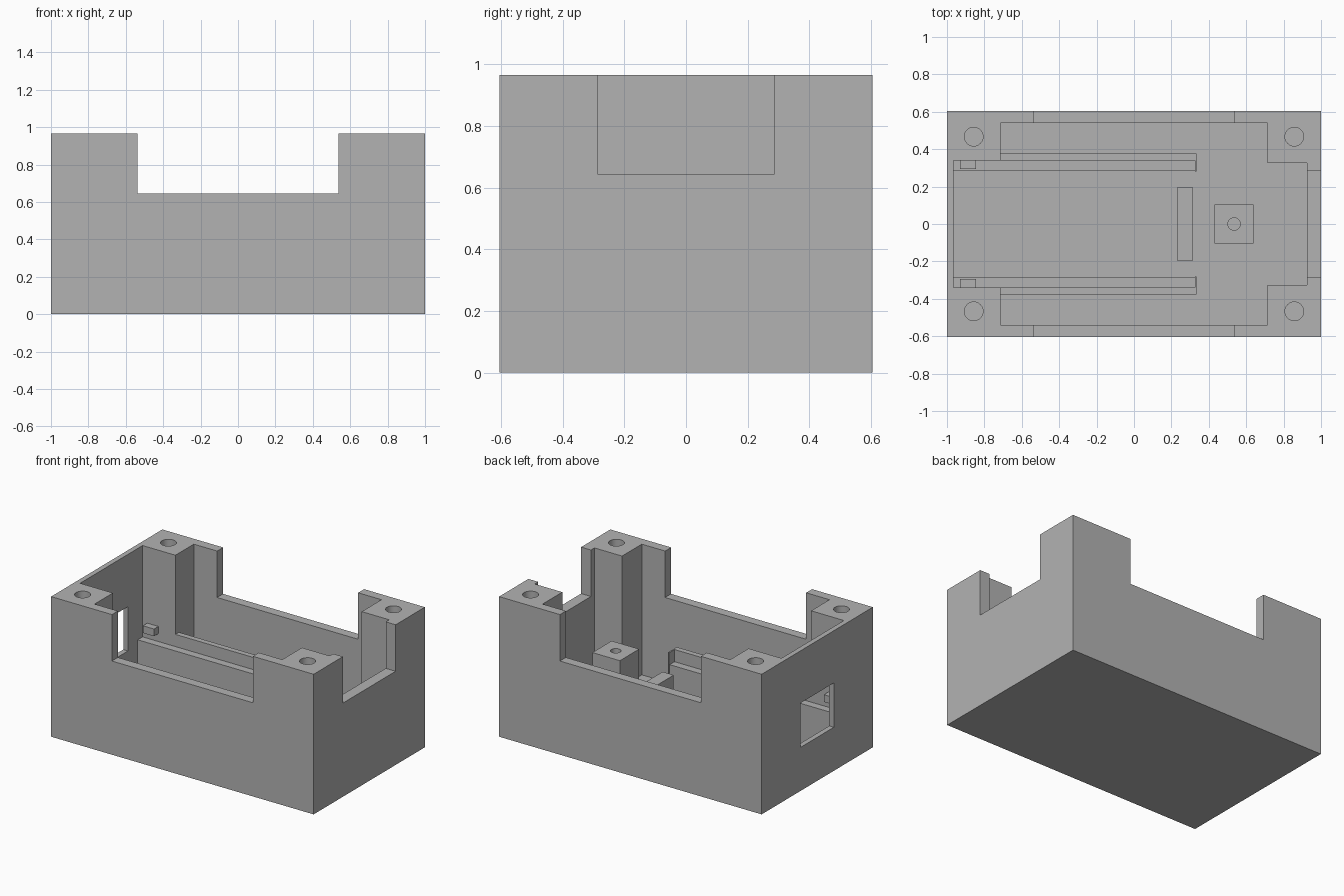
import bpy
import bmesh

old = bpy.data.objects.get("Cube")
if old:
    bpy.data.objects.remove(old, do_unlink=True)

HEIGHT, FLOOR, SILL = 0.965, 0.065, 0.645
RAIL_TOP, LEDGE_TOP = 0.42, 0.336

grey = bpy.data.materials.new("plain grey")
grey.use_nodes = True
grey.diffuse_color = (0.45, 0.45, 0.45, 1)
grey.node_tree.nodes["Principled BSDF"].inputs["Base Color"].default_value = (0.45, 0.45, 0.45, 1)


def prism(name, outline, z0, z1):
    """Extrude a flat outline from z0 up to z1."""
    bm = bmesh.new()
    face = bm.faces.new([bm.verts.new((x, y, z0)) for x, y in outline])
    top = bmesh.ops.extrude_face_region(bm, geom=[face])["geom"]
    bmesh.ops.translate(bm, vec=(0, 0, z1 - z0),
                        verts=[v for v in top if isinstance(v, bmesh.types.BMVert)])
    bmesh.ops.recalc_face_normals(bm, faces=bm.faces)
    mesh = bpy.data.meshes.new(name)
    bm.to_mesh(mesh)
    bm.free()
    mesh.materials.append(grey)
    obj = bpy.data.objects.new(name, mesh)
    bpy.context.collection.objects.link(obj)
    return obj


def box(name, x0, x1, y0, y1, z0, z1):
    y0, y1 = sorted((y0, y1))
    return prism(name, [(x0, y0), (x1, y0), (x1, y1), (x0, y1)], z0, z1)


def hole(x, y, radius, z0, z1):
    bpy.ops.mesh.primitive_cylinder_add(vertices=32, radius=radius, depth=z1 - z0,
                                        location=(x, y, (z0 + z1) / 2))
    obj = bpy.context.object
    obj.data.materials.append(grey)
    return obj


def cut(target, cutter):
    """Subtract the cutter for good, then throw it away."""
    mod = target.modifiers.new("cut", 'BOOLEAN')
    mod.operation = 'DIFFERENCE'
    mod.solver = 'EXACT'
    mod.object = cutter
    bpy.context.view_layer.objects.active = target
    bpy.ops.object.modifier_apply(modifier=mod.name)
    bpy.data.objects.remove(cutter, do_unlink=True)


# Case with a stepped cavity that leaves four corner posts
case = box("case", -1, 1, -0.605, 0.605, 0, HEIGHT)
half = [(-0.965, 0.34), (-0.715, 0.34), (-0.715, 0.54),
        (0.715, 0.54), (0.715, 0.325), (0.925, 0.325)]
cut(case, prism("cavity", half + [(x, -y) for x, y in reversed(half)], FLOOR, 1.1))

# Wall notches and the end window
cut(case, box("side_notches", -0.537, 0.537, -0.7, 0.7, SILL, 1.1))
cut(case, box("end_notch", 0.8, 1.1, -0.287, 0.287, SILL, 1.1))
cut(case, box("end_window", -1.1, -0.9, -0.18, 0.18, 0.30, 0.605))

# Screw holes in the corner posts
for sx in (-1, 1):
    for sy in (-1, 1):
        cut(case, hole(sx * 0.857, sy * 0.467, 0.05, 0.5, 1.1))

# Board rails, end stops and clips on both sides
for side, s in (("left", 1), ("right", -1)):
    base = FLOOR - 0.01
    box(side + "_ledge", -0.97, 0.33, s * 0.287, s * 0.345, base, LEDGE_TOP)
    box(side + "_rail", -0.72, 0.335, s * 0.34, s * 0.378, base, RAIL_TOP)
    box(side + "_stop", 0.325, 0.335, s * 0.28, s * 0.345, base, RAIL_TOP)
    box(side + "_clip", -0.93, -0.845, s * 0.293, s * 0.345, 0.39, 0.44)

# Cross support and screw boss on the floor
box("cross_support", 0.23, 0.315, -0.195, 0.195, FLOOR - 0.01, 0.325)
boss = box("screw_boss", 0.43, 0.64, -0.105, 0.105, FLOOR - 0.01, 0.485)
cut(boss, hole(0.535, 0, 0.033, 0.2, 0.6))

# Flat faces, with only the round holes smoothed
bpy.ops.object.select_all(action='DESELECT')
for obj in (case, boss):
    obj.select_set(True)
bpy.context.view_layer.objects.active = case
bpy.ops.object.shade_smooth_by_angle()
